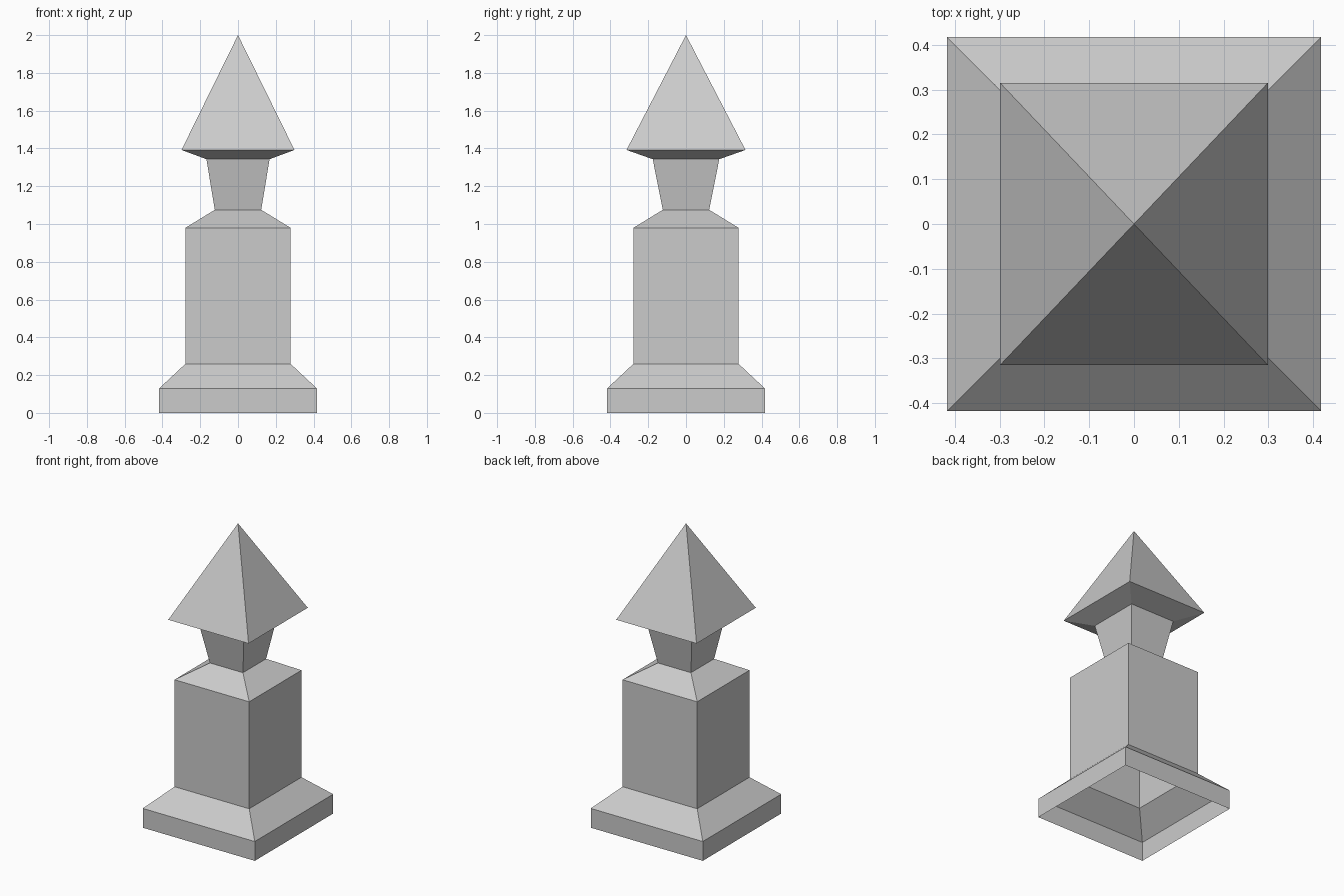
import bpy
import bmesh

cube = bpy.data.objects.get("Cube")
if cube:
    bpy.data.objects.remove(cube, do_unlink=True)

stone = bpy.data.materials.new("pale_grey_stone")
stone.use_nodes = True
colour = (0.6, 0.6, 0.6, 1)
stone.diffuse_color = colour
stone.node_tree.nodes["Principled BSDF"].inputs["Base Color"].default_value = colour


def square_shell(name, rings, apex=None):
    """Open four-sided shell through (half_x, half_y, z) rings, closed by an optional apex."""
    bm = bmesh.new()
    corners = [(-1, -1), (1, -1), (1, 1), (-1, 1)]
    loops = [[bm.verts.new((sx * hx, sy * hy, z)) for sx, sy in corners]
             for hx, hy, z in rings]
    for low, high in zip(loops, loops[1:]):
        for i in range(4):
            j = (i + 1) % 4
            bm.faces.new((low[i], low[j], high[j], high[i]))
    if apex is not None:
        tip = bm.verts.new((0, 0, apex))
        for i in range(4):
            bm.faces.new((loops[-1][i], loops[-1][(i + 1) % 4], tip))
    mesh = bpy.data.meshes.new(name)
    bm.to_mesh(mesh)
    bm.free()
    mesh.materials.append(stone)
    obj = bpy.data.objects.new(name, mesh)
    bpy.context.collection.objects.link(obj)
    return obj


# Hollow plinth, open underneath, with a sloped upper edge
square_shell("plinth", [(0.417, 0.417, 0), (0.417, 0.417, 0.13), (0.278, 0.278, 0.26)])

# Square shaft with sloped shoulders
square_shell("shaft", [(0.278, 0.278, 0.26), (0.278, 0.278, 0.98), (0.123, 0.123, 1.075)])

# Neck widening upwards
square_shell("neck", [(0.123, 0.123, 1.075), (0.167, 0.176, 1.343)])

# Overhanging pyramid cap with a sloped underside
square_shell("cap", [(0.167, 0.176, 1.343), (0.299, 0.315, 1.392)], apex=2)
